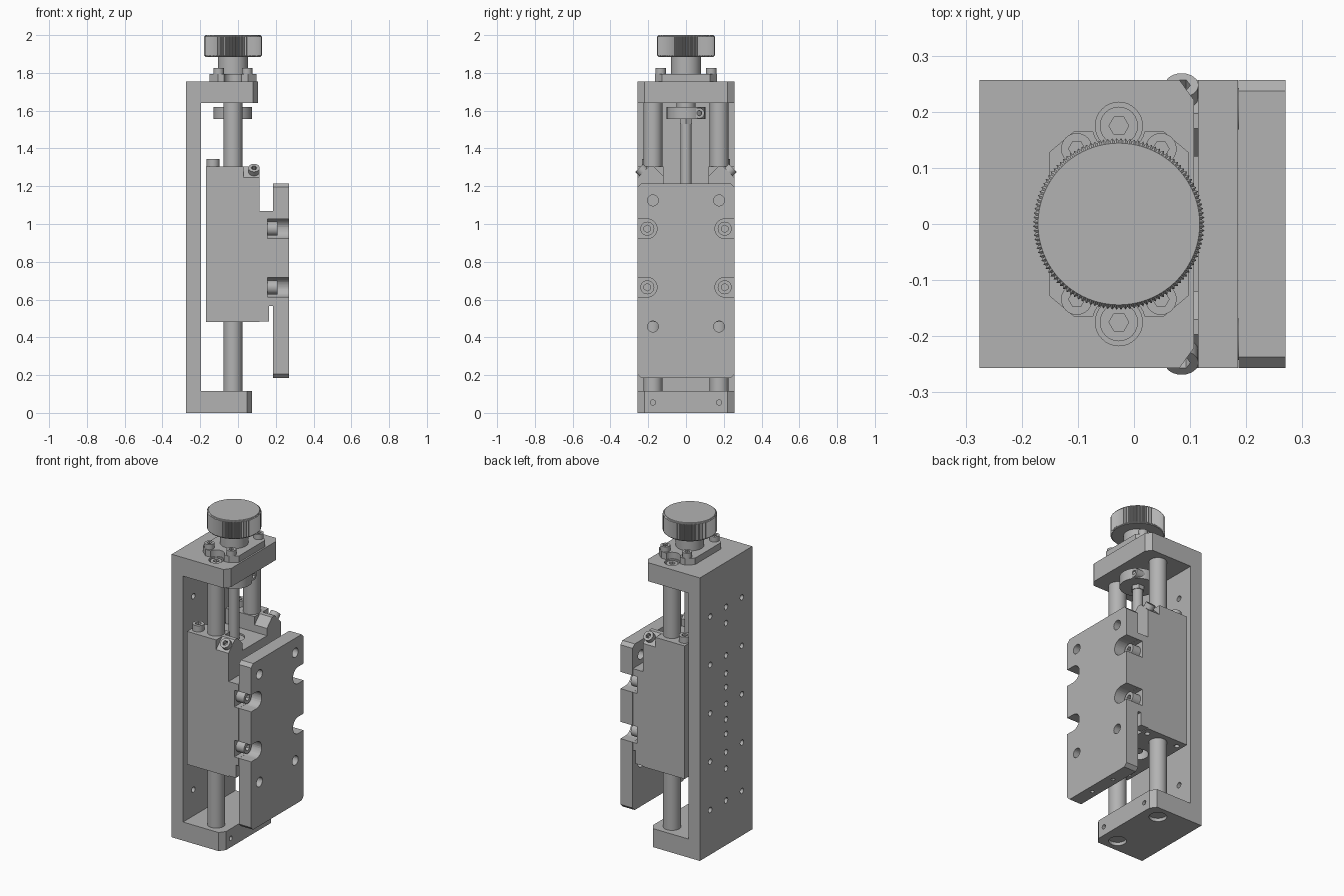
import bpy, bmesh, math
from mathutils import Vector, Matrix

if "Cube" in bpy.data.objects:
    bpy.data.objects.remove(bpy.data.objects["Cube"])

grey = bpy.data.materials.new("machined_grey")
grey.diffuse_color = (0.45, 0.45, 0.45, 1)
grey.use_nodes = True
grey.node_tree.nodes["Principled BSDF"].inputs["Base Color"].default_value = grey.diffuse_color
CX, W = -0.027, 0.257          # spindle axis x, half width in y
ROD_Y = 0.175


def finish(name, bm, smooth=True):
    bmesh.ops.recalc_face_normals(bm, faces=bm.faces)
    me = bpy.data.meshes.new(name)
    bm.to_mesh(me)
    bm.free()
    me.materials.append(grey)
    ob = bpy.data.objects.new(name, me)
    bpy.context.collection.objects.link(ob)
    if smooth:
        shade(ob)
    return ob


def activate(ob):
    bpy.ops.object.select_all(action='DESELECT')
    ob.select_set(True)
    bpy.context.view_layer.objects.active = ob


def shade(ob):
    activate(ob)
    bpy.ops.object.shade_smooth_by_angle(angle=math.radians(30))


def add_prism(bm, pts, axis, a, b):
    """Extrude a 2D outline along an axis from a to b."""
    place = {'x': lambda u, v, t: (t, u, v),
             'y': lambda u, v, t: (u, t, v),
             'z': lambda u, v, t: (u, v, t)}[axis]
    lo = [bm.verts.new(place(u, v, a)) for u, v in pts]
    hi = [bm.verts.new(place(u, v, b)) for u, v in pts]
    bm.faces.new(lo)
    bm.faces.new(hi)
    n = len(pts)
    for i in range(n):
        j = (i + 1) % n
        bm.faces.new((lo[i], lo[j], hi[j], hi[i]))


def circle(u, v, r, n=32):
    return [(u + r * math.cos(2 * math.pi * i / n), v + r * math.sin(2 * math.pi * i / n))
            for i in range(n)]


def rect(u0, u1, v0, v1):
    return [(u0, v0), (u1, v0), (u1, v1), (u0, v1)]


def prism(name, pts, axis, a, b):
    bm = bmesh.new()
    add_prism(bm, pts, axis, a, b)
    return finish(name, bm)


def cut(ob, parts):
    """Subtract a list of (outline, axis, a, b) prisms."""
    bm = bmesh.new()
    for p in parts:
        add_prism(bm, *p)
    cutter = finish("cutter", bm, False)
    cutter.hide_render = True
    activate(ob)
    mod = ob.modifiers.new("cut", 'BOOLEAN')
    mod.operation = 'DIFFERENCE'
    mod.solver = 'EXACT'
    mod.use_self = True
    mod.object = cutter
    bpy.ops.object.modifier_move_to_index(modifier="cut", index=0)
    bpy.ops.object.modifier_apply(modifier="cut")
    bpy.data.objects.remove(cutter, do_unlink=True)


def screw(name, base, direction, r, h):
    """Socket head screw with a hex recess."""
    ob = prism(name, circle(0, 0, r, 24), 'z', 0, h)
    cut(ob, [(circle(0, 0, r * 0.52, 6), 'z', h * 0.4, h + 0.01)])
    rot = Vector((0, 0, 1)).rotation_difference(Vector(direction)).to_matrix().to_4x4()
    ob.data.transform(Matrix.Translation(base) @ rot)
    return ob


# C-shaped frame: back plate, top and bottom arms
frame = prism("frame", [(-.275, 0), (.073, 0), (.073, .115), (-.197, .115), (-.197, 1.64),
                        (.107, 1.64), (.107, 1.755), (-.275, 1.755)], 'y', -W, W)
holes = []
for xe, z0, z1 in ((.073, -.01, .13), (.107, 1.62, 1.77)):      # arm corner chamfers
    for s in (-1, 1):
        holes.append(([(xe - .027, s * (W + .001)), (xe + .002, s * (W + .001)),
                       (xe + .002, s * .218)], 'z', z0, z1))
rows = [.277, .577, .877, 1.177, 1.477]                          # back plate holes
for z in rows:
    holes += [(circle(y, z, .017, 16), 'x', -.3, -.18) for y in (-.155, 0, .155)]
for z in (.475, .69, .78, .98, 1.065, 1.377):
    holes.append((circle(0, z, .017, 16), 'x', -.3, -.18))
for s in (-1, 1):
    holes += [(circle(CX, s * ROD_Y, .042), 'z', 1.70, 1.8),
              (circle(CX, s * ROD_Y, .05), 'z', -.01, .03),
              (circle(s * ROD_Y, .055, .014, 16), 'x', .03, .1)]
cut(frame, holes)

# Guide rods and their retaining screws
for side, s in (("front", -1), ("back", 1)):
    prism(side + "_guide_rod", circle(CX, s * ROD_Y, .05, 40), 'z', .02, 1.65)
    screw(side + "_rod_screw", (CX, s * ROD_Y, 1.70), (0, 0, 1), .034, .05)

# Lead screw with shaft, nut and clamp collar
prism("lead_screw", circle(CX, 0, .03), 'z', .5, 1.64)
prism("lead_nut", circle(CX, 0, .038, 6), 'z', 1.53, 1.556)
prism("shaft_shoulder", circle(CX, 0, .05), 'z', 1.61, 1.645)
prism("clamp_collar", circle(CX, 0, .102, 48), 'z', 1.555, 1.62)
screw("collar_screw", (.0, .07, 1.587), (1, 0, 0), .028, .06)

# Bearing flange on top, with notches around the rod screws
flange_pts = [(CX + a * x, b * y) for a, b, flip in ((1, 1, 0), (-1, 1, 1), (-1, -1, 0), (1, -1, 1))
              for x, y in ([(.124, .128), (.08, .165)] if not flip else [(.08, .165), (.124, .128)])]
flange = prism("bearing_flange", flange_pts, 'z', 1.755, 1.795)
cut(flange, [(circle(CX, s * ROD_Y, .047), 'z', 1.74, 1.82) for s in (-1, 1)])
for i, (sx, sy) in enumerate(((1, 1), (1, -1), (-1, 1), (-1, -1))):
    screw(f"flange_screw_{i}", (CX + sx * .075, sy * .134, 1.793), (0, 0, 1), .028, .034)
prism("knob_stem", circle(CX, 0, .08, 40), 'z', 1.79, 1.89)

# Knurled knob
bm = bmesh.new()
N = 240
rings = []
for z, r, tooth in ((1.885, .145, 0), (1.893, .148, .005), (1.992, .148, .005), (2.0, .144, 0)):
    ring = []
    for i in range(N):
        t = 2 * math.pi * i / N
        q = r + (tooth if i % 2 else 0)
        ring.append(bm.verts.new((CX + q * math.cos(t), q * math.sin(t), z)))
    rings.append(ring)
for a, b in zip(rings, rings[1:]):
    for i in range(N):
        j = (i + 1) % N
        bm.faces.new((a[i], a[j], b[j], b[i]))
bm.faces.new(rings[0])
bm.faces.new(rings[-1])
finish("knob", bm, False)

# Counterbored slots shared by the carriage and the mounting plate
slots = []
for z in (.665, .975):
    for s in (-1, 1):
        arc = [(s * (.205 - .052 * math.sin(t)), z + .052 * math.cos(t))
               for t in [math.pi * k / 16 for k in range(17)]]
        slots.append((arc + [(s * .27, z - .052), (s * .27, z + .052)], 'x', .155, .3))

# Sliding carriage
carriage = prism("carriage", [(-.17, .48), (.115, .48), (.115, .565), (.185, .565), (.185, 1.07),
                              (.115, 1.07), (.115, 1.21), (-.17, 1.21)], 'y', -W, W)
cut(carriage, slots + [(circle(CX, 0, .06), 'z', .4, 1.3)] +
    [(circle(x, s * .21, .015, 16), 'z', .47, .52) for x in (-.135, .08) for s in (-1, 1)])
prism("lead_nut_core", circle(CX, 0, .06), 'z', .56, 1.2)

# Wiper caps on the carriage: full-height rear, chamfered front with angled screw
for side, s in (("front", -1), ("back", 1)):
    prism(side + "_cap_rear", rect(*sorted((s * .12, s * W)), 1.21, 1.305), 'x', -.17, .03)
    prism(side + "_cap_wedge", [(s * .12, 1.21), (s * W, 1.21), (s * W, 1.245),
                                (s * .197, 1.305), (s * .17, 1.305), (s * .12, 1.255)], 'x', .03, .115)
    screw(side + "_cap_screw", (-.132, s * .2, 1.30), (0, 0, 1), .034, .043)
    screw(side + "_angled_screw", (.085, s * .205, 1.255), (0, s, 1), .03, .06)
    prism(side + "_lower_stop", rect(*sorted((s * .2, s * W)), .485, .565), 'x', .115, .165)

# Mounting plate with chamfered corners
c = .02
plate = prism("mounting_plate", [(-W, .185 + c), (-W + c, .185), (W - c, .185), (W, .185 + c),
                                 (W, 1.215 - c), (W - c, 1.215), (-W + c, 1.215), (-W, 1.215 - c)],
              'x', .186, .27)
cut(plate, slots +
    [(circle(s * ROD_Y, z, .029, 24), 'x', .17, .3) for z in (.457, 1.125) for s in (-1, 1)] +
    [(circle(.228, s * .09, .012, 12), 'z', .17, .23) for s in (-1, 1)])
for i, z in enumerate((.665, .975)):
    for side, s in (("front", -1), ("back", 1)):
        screw(f"{side}_plate_screw_{i}", (.153, s * .205, z), (1, 0, 0), .037, .057)

for ob in bpy.context.scene.objects:
    if ob.name != "knob":
        shade(ob)
